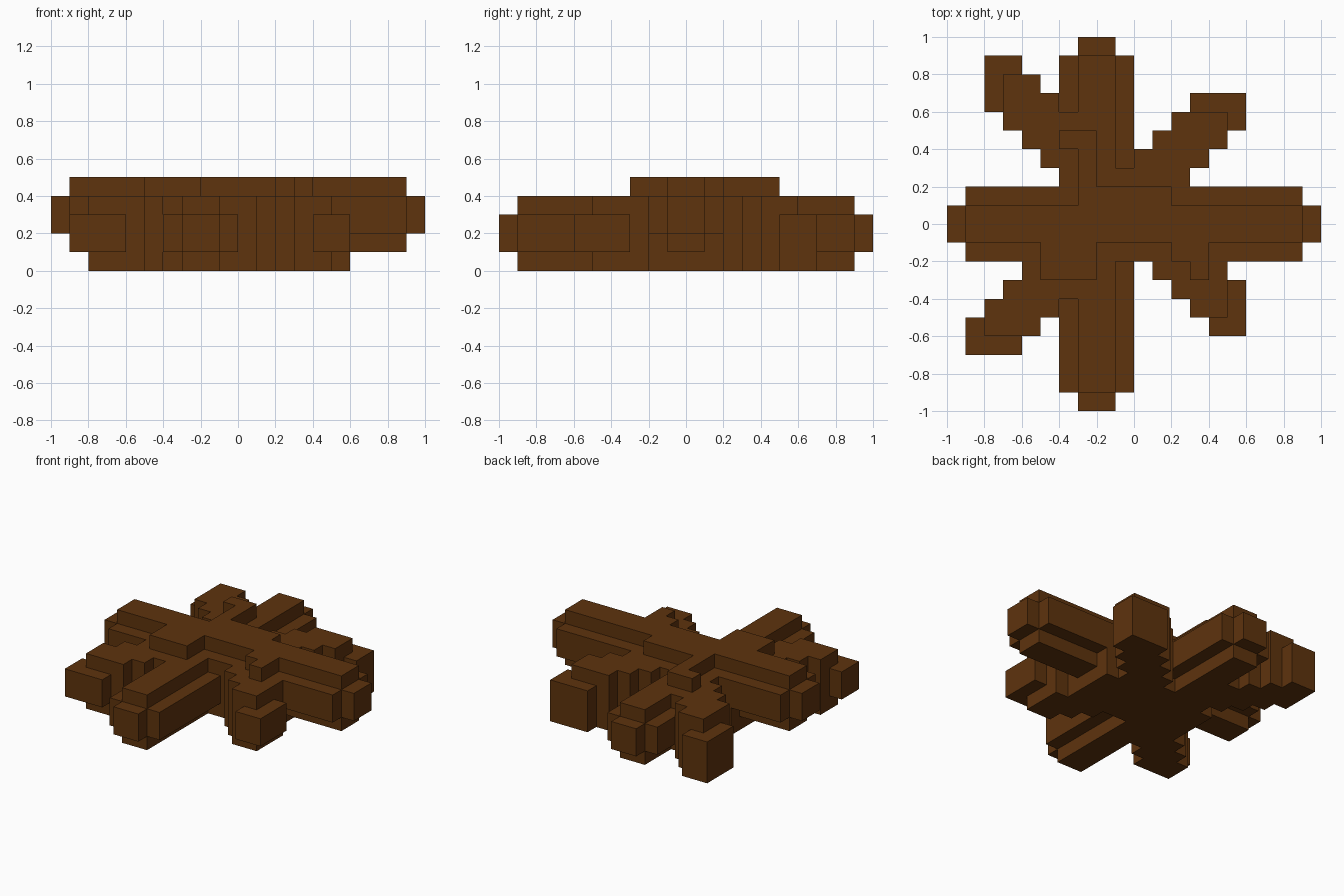
import bpy
import bmesh
from mathutils import Vector

UNIT = 0.1  # edge length of one block

default_cube = bpy.data.objects.get("Cube")
if default_cube:
    bpy.data.objects.remove(default_cube, do_unlink=True)

# One earthy brown for the whole model
brown = bpy.data.materials.new("bark brown")
brown_colour = (0.112, 0.033, 0.004, 1.0)
brown.use_nodes = True
brown.diffuse_color = brown_colour
shader = next(n for n in brown.node_tree.nodes if n.type == "BSDF_PRINCIPLED")
shader.inputs["Base Color"].default_value = brown_colour
shader.inputs["Roughness"].default_value = 0.9

parts = {}      # part name -> set of block cells
occupied = set()  # every cell already used by some part


def box(part, x_span, y_span, z_span):
    """Claim all free block cells inside the given spans for a part."""
    cells = parts.setdefault(part, set())
    for x in range(*x_span):
        for y in range(*y_span):
            for z in range(*z_span):
                if (x, y, z) not in occupied:
                    occupied.add((x, y, z))
                    cells.add((x, y, z))


def stair(part, first_row, spans, z_span):
    """Stack one-block rows along +y, each with its own x span."""
    for offset, span in enumerate(spans):
        row = first_row + offset
        box(part, span, (row, row + 1), z_span)


# Heights shared by the parts
FULL = (0, 4)
FLANGE = (1, 3)
RAISED = (2, 4)
RIDGE = (4, 5)

# Central core
box("core", (-5, 4), (-2, 2), FULL)

# Long side branches: deep spine, thinner flanges and a stub at each end
for name, spine, stub in (("left_branch", (0, 9), (9, 10)),
                          ("right_branch", (-9, 0), (-10, -9))):
    box(name, spine, (-1, 1), (1, 5))
    box(name, spine, (-2, 2), RAISED)
    box(name, stub, (-1, 1), RAISED)

# Front and back branches, one block lower than the side ones
for name, spine, stub, inner, outer in (
        ("front_branch", (-9, 0), (-10, -9), (-9, -2), (-9, -4)),
        ("back_branch", (0, 9), (9, 10), (3, 9), (6, 9))):
    box(name, (-3, -1), spine, FULL)
    box(name, (-3, -1), stub, FLANGE)
    box(name, (-1, 0), inner, FLANGE)
    box(name, (-4, -3), outer, FLANGE)

# Diagonal stepped branches
stair("front_right_branch", -6, [(-8, -5), (-8, -4), (-7, -3), (-6, -1)], FULL)
stair("front_left_branch", -5, [(3, 5), (2, 5), (1, 5)], FULL)
stair("back_left_branch", 2, [(-1, 3), (0, 4), (1, 5), (2, 5)], FULL)
stair("back_right_branch", 2,
      [(-4, -1), (-5, -1), (-6, -3), (-7, -3), (-7, -4), (-7, -5)], FULL)

# Bent tips of the diagonal branches
box("front_right_tip", (-9, -6), (-7, -6), FLANGE)
box("front_right_tip", (-9, -8), (-6, -5), FLANGE)
box("front_left_tip", (4, 6), (-6, -5), FLANGE)
box("front_left_tip", (5, 6), (-5, -3), FLANGE)
LOW = (0, 3)
box("back_left_tip", (3, 6), (6, 7), LOW)
box("back_left_tip", (5, 6), (5, 6), LOW)
box("back_right_tip", (-8, -6), (8, 9), LOW)
box("back_right_tip", (-8, -7), (6, 8), LOW)

# Raised ridge pieces beside the main spine
box("top_ridge", (-3, 2), (1, 2), RIDGE)
box("top_ridge", (-3, -2), (2, 5), RIDGE)
box("top_ridge", (-4, -3), (4, 5), RIDGE)
box("top_ridge", (-5, -2), (-3, -1), RIDGE)
box("top_ridge", (2, 4), (-2, -1), RIDGE)
box("top_ridge", (3, 4), (-3, -2), RIDGE)


def build(name, cells):
    """Make an object from the outward faces of a part's cells."""
    bm = bmesh.new()
    for cell in sorted(cells):
        centre = Vector(cell) + Vector((0.5, 0.5, 0.5))
        for axis in range(3):
            for sign in (-1, 1):
                beside = list(cell)
                beside[axis] += sign
                if tuple(beside) in occupied:
                    continue
                normal = Vector((0, 0, 0))
                normal[axis] = sign / 2
                u = Vector((0, 0, 0))
                u[(axis + 1) % 3] = 0.5
                v = normal.cross(u) * 2
                middle = centre + normal
                corners = (-u - v, u - v, u + v, v - u)
                bm.faces.new([bm.verts.new((middle + c) * UNIT) for c in corners])
    # Weld the blocks and merge flat areas
    bmesh.ops.remove_doubles(bm, verts=bm.verts, dist=UNIT / 100)
    bmesh.ops.dissolve_limit(bm, angle_limit=0.01, verts=bm.verts, edges=bm.edges)
    mesh = bpy.data.meshes.new(name)
    bm.to_mesh(mesh)
    bm.free()
    mesh.materials.append(brown)
    bpy.context.scene.collection.objects.link(bpy.data.objects.new(name, mesh))


for part_name, part_cells in parts.items():
    build(part_name, part_cells)
